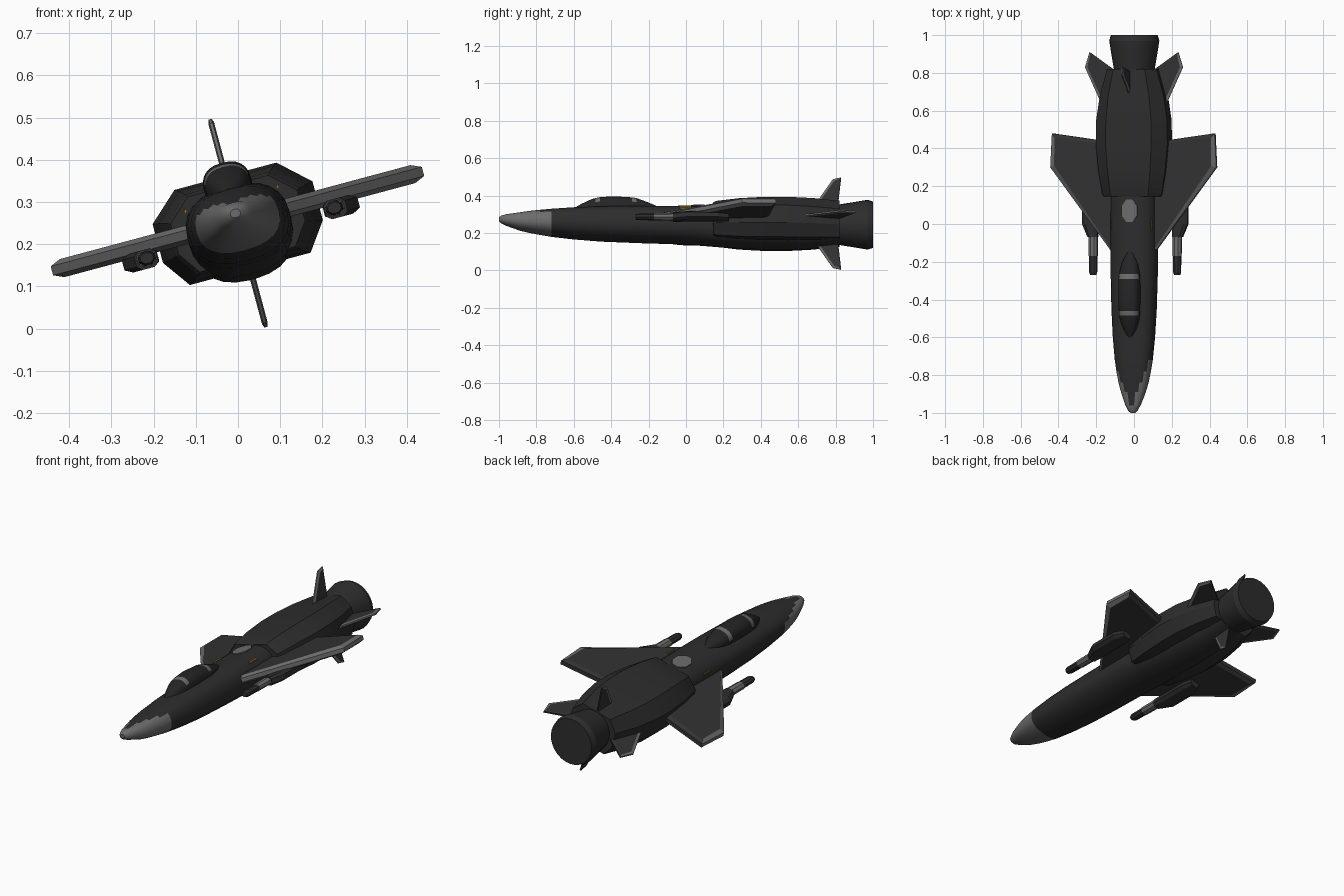
import bpy, bmesh, math
from mathutils import Matrix, Vector

if "Cube" in bpy.data.objects:
    bpy.data.objects.remove(bpy.data.objects["Cube"])

# The craft is banked 15 degrees about its long axis, centred at z = 0.25
BANK = Matrix.Translation((0, 0, 0.25)) @ Matrix.Rotation(math.radians(-15), 4, 'Y')


def material(name, rgb):
    m = bpy.data.materials.new(name)
    m.diffuse_color = (*rgb, 1)
    m.use_nodes = True
    m.node_tree.nodes["Principled BSDF"].inputs["Base Color"].default_value = m.diffuse_color
    return m


HULL = material("charcoal hull", (0.026, 0.026, 0.026))
WING = material("dark grey wing", (0.031, 0.031, 0.031))
TRIM = material("light grey trim", (0.15, 0.15, 0.15))
GLASS = material("black canopy", (0.018, 0.018, 0.018))
AMBER = material("amber marker", (0.30, 0.15, 0.01))


def finish(bm, name, mats, rule=None, smooth=None):
    """Turn a bmesh into a banked object; rule(face) picks the material slot."""
    bmesh.ops.recalc_face_normals(bm, faces=bm.faces)
    bm.normal_update()
    for f in bm.faces:
        f.smooth = smooth is not None
        if rule:
            f.material_index = int(rule(f))
    me = bpy.data.meshes.new(name)
    bm.to_mesh(me)
    bm.free()
    for m in mats:
        me.materials.append(m)
    if smooth is not None:
        me.set_sharp_from_angle(angle=math.radians(smooth))
    me.transform(BANK)
    ob = bpy.data.objects.new(name, me)
    bpy.context.collection.objects.link(ob)
    return ob


def loft(name, rings, mats, rule=None, smooth=None):
    """Skin a list of point rings and cap both ends."""
    bm = bmesh.new()
    vs = [[bm.verts.new(p) for p in r] for r in rings]
    n = len(vs[0])
    for a, b in zip(vs, vs[1:]):
        for i in range(n):
            j = (i + 1) % n
            bm.faces.new((a[i], a[j], b[j], b[i]))
    bm.faces.new(vs[0])
    bm.faces.new(vs[-1])
    return finish(bm, name, mats, rule, smooth)


def oval(y, hw, top, bot, cx=0, n=24, e=2.4, phase=0):
    """Superellipse ring across the long axis."""
    mid, hh, pts = (top + bot) / 2, (top - bot) / 2, []
    for i in range(n):
        a = 2 * math.pi * (i + phase) / n
        c, s = math.cos(a), math.sin(a)
        pts.append((cx + hw * math.copysign(abs(c) ** (2 / e), c), y,
                    mid + hh * math.copysign(abs(s) ** (2 / e), s)))
    return pts


def plate(name, outline, t, bevel, to3d, mats, rule):
    """Flat surface with chamfered rim from a plan outline (span, y)."""
    bm = bmesh.new()
    lo = [bm.verts.new((x, y, -t / 2)) for x, y in outline]
    hi = [bm.verts.new((x, y, t / 2)) for x, y in outline]
    n = len(outline)
    for i in range(n):
        j = (i + 1) % n
        bm.faces.new((lo[i], lo[j], hi[j], hi[i]))
    caps = [bm.faces.new(lo[::-1]), bm.faces.new(hi)]
    bmesh.ops.recalc_face_normals(bm, faces=bm.faces)
    bm.normal_update()
    bmesh.ops.inset_individual(bm, faces=caps, thickness=bevel, depth=t / 2)
    bm.normal_update()
    slots = {f.index: 0 for f in bm.faces}
    for f in bm.faces:
        f.material_index = int(rule(f))
    bmesh.ops.transform(bm, matrix=to3d, verts=bm.verts)
    return finish(bm, name, mats)


# Fuselage with light nose cap and dark anti-glare panel
body = [(-1, .012, .034, .014), (-.99, .024, .042, .004), (-.96, .04, .05, -.01),
        (-.93, .052, .053, -.02), (-.89, .066, .058, -.034), (-.84, .08, .064, -.045),
        (-.78, .092, .070, -.056), (-.72, .101, .075, -.066), (-.6, .112, .083, -.08),
        (-.45, .12, .088, -.092), (-.25, .125, .09, -.1), (0, .126, .091, -.108),
        (.2, .126, .091, -.125), (.45, .125, .091, -.138), (.65, .115, .09, -.135),
        (.82, .1, .09, -.115)]


def nose(f):
    c = f.calc_center_median()
    panel = f.normal.z > .3 and c.y > -.95 and abs(c.x) < .07 * (c.y + .98) / .2
    return c.y < -.72 and not panel


loft("fuselage", [oval(*s) for s in body], [HULL, TRIM], nose, 28)

# Faceted engine housing around the rear fuselage
half = [(.125, .115), (.196, .05), (.196, -.045), (.148, -.112)]
octagon = half + [(-x, z) for x, z in reversed(half)]
housing = [(.145, .79, .79), (.16, .83, .85), (.28, .93, .95), (.42, 1, 1),
           (.55, .99, 1), (.68, .89, .97), (.82, .69, .9)]
loft("engine_housing", [[(x * su, y, z * sw) for x, z in octagon] for y, su, sw in housing],
     [HULL], None, 20)

# Exhaust nozzle
loft("nozzle", [oval(y, r, r - .006, -r - .006, n=28, e=2) for y, r in
                ((.8, .105), (.83, .11), (.97, .133), (1, .124))], [HULL], None, 25)

# Canopy with two light frame bars
cockpit = [(-.6, .012, .085), (-.56, .035, .107), (-.51, .05, .13), (-.485, .054, .138),
           (-.46, .056, .143), (-.39, .058, .148), (-.29, .057, .142), (-.265, .055, .138),
           (-.21, .045, .118), (-.14, .015, .09)]


def bars(f):
    y = f.calc_center_median().y
    return f.normal.z > .35 and (-.485 < y < -.46 or -.29 < y < -.265)


loft("canopy", [oval(y, hw, t, .04) for y, hw, t in cockpit], [GLASS, TRIM], bars, 35)

# Light access plate on the spine
loft("spine_plate", [[(.046 * math.cos(a), .07 + .064 * math.sin(a), z) for a in
                      [math.pi * (i + .5) / 4 for i in range(8)]] for z in (.086, .094)], [TRIM])

wing_plan = [(.09, -.185), (.455, .30), (.446, .48), (.09, .43)]
tail_plan = [(.1, .55), (.175, .63), (.268, .83), (.243, .91), (.1, .81)]
fin_plan = [(.08, .67), (.12, .70), (.245, .785), (.255, .83), (.08, .81)]


def front_edge(f):
    n = f.normal
    return abs(n.z) < .99 and n.y < .3 and n.x > -.2


for side, word in ((1, "right"), (-1, "left")):
    flip = Matrix.Scale(side, 4, (1, 0, 0))
    # Wings and tailplanes
    plate(word + "_wing", wing_plan, .022, .026,
          Matrix.Translation((0, 0, .005)) @ flip, [WING, TRIM], front_edge)
    plate(word + "_tailplane", tail_plan, .008, .014, flip, [WING, TRIM], front_edge)
    # Upper and lower fins: the plan is stood upright
    up = Matrix.Rotation(math.radians(-90 * side), 4, 'Y')
    plate(("upper" if side > 0 else "lower") + "_fin", fin_plan, .007, .012,
          up, [WING, TRIM], front_edge)
    # Under-wing cannon: dark muzzle, light sleeve, dark pod
    x = .23 * side
    for part, rows, mat in (
            ("muzzle", ((-.27, .017), (-.255, .022), (-.16, .023)), TRIM and HULL),
            ("sleeve", ((-.17, .025), (-.06, .026)), TRIM)):
        loft(f"{word}_cannon_{part}",
             [oval(y, r, r * .8 - .024, -r * .8 - .024, x, 8, 2, .5) for y, r in rows], [mat])
    loft(f"{word}_cannon_pod",
         [oval(y, hw, -.002, -.05, cx * side, 8, 3, .5) for y, hw, cx in
          ((-.07, .028, .232), (0, .045, .246), (.17, .045, .246), (.23, .028, .24))], [HULL])
    # Amber marker strips by the wing roots
    loft(word + "_marker", [oval(y, .004, .066, .052, .113 * side, 4, 2) for y in (-.035, .03)],
         [AMBER])
